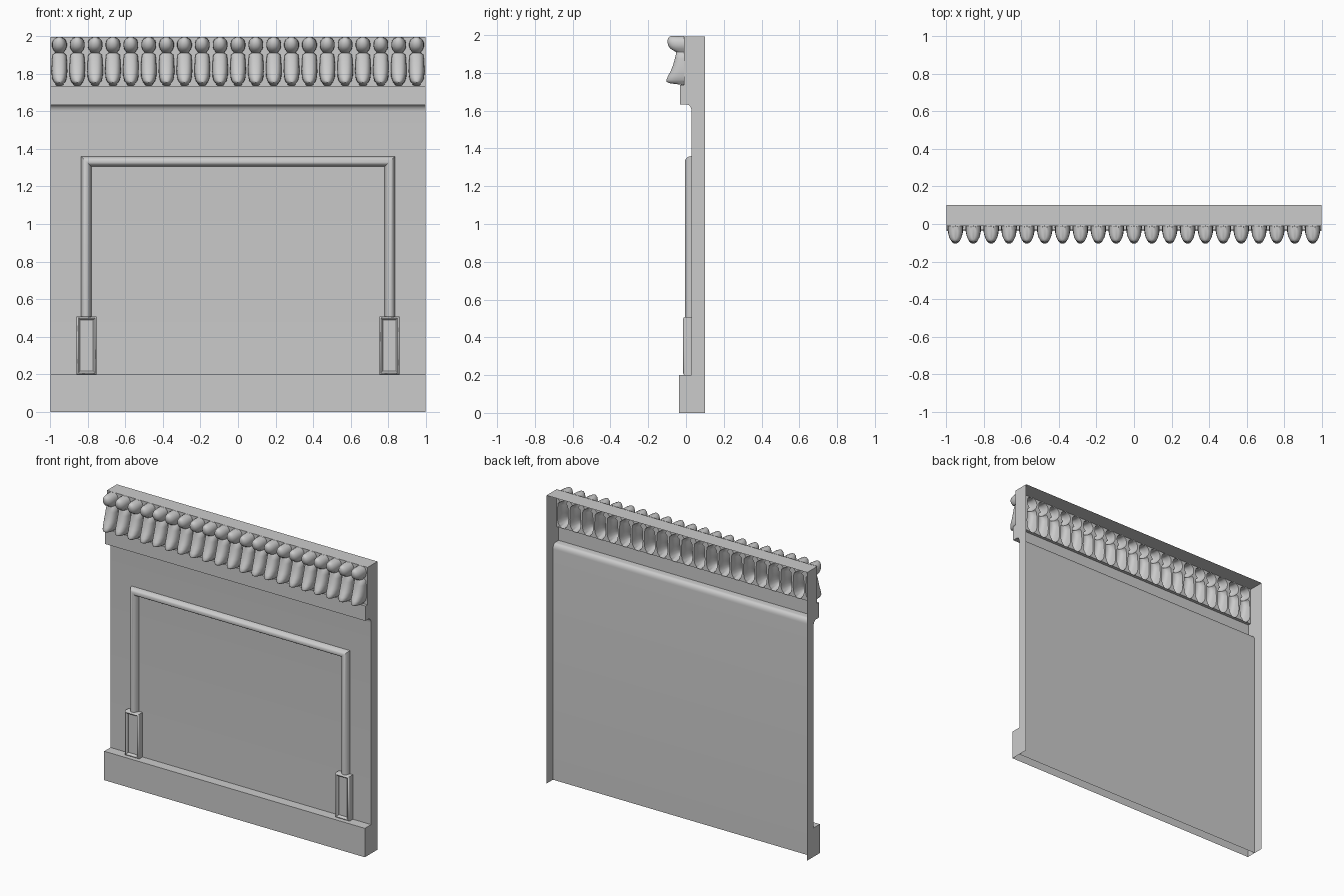
import bpy, bmesh, math

if "Cube" in bpy.data.objects:
    bpy.data.objects.remove(bpy.data.objects["Cube"])

W = 0.997          # half width of the wall
TOP = 1.993        # height of the top face
BACK = 0.1         # rear edge of the side returns
FACE = 0.03        # plane of the flat panel
FRIEZE = -0.01     # plane behind the ornaments


def make(name, verts, faces, smooth=None):
    me = bpy.data.meshes.new(name)
    me.from_pydata(verts, [], faces)
    ob = bpy.data.objects.new(name, me)
    bpy.context.collection.objects.link(ob)
    if smooth:
        bpy.ops.object.select_all(action='DESELECT')
        ob.select_set(True)
        bpy.context.view_layer.objects.active = ob
        bpy.ops.object.shade_smooth_by_angle(angle=math.radians(smooth))
    return ob


def loft(name, sections, smooth=None):
    n = len(sections[0])
    verts = [p for s in sections for p in s]
    faces = [(a * n + i, a * n + i + 1, (a + 1) * n + i + 1, (a + 1) * n + i)
             for a in range(len(sections) - 1) for i in range(n - 1)]
    return make(name, verts, faces, smooth)


def sweep_x(name, profile, smooth=None):
    return loft(name, [[(x, y, z) for y, z in profile] for x in (W, -W)], smooth)


# cove under the ledge, going from the panel up to the ledge underside
cove = [(FACE - 0.025 * (1 - math.cos(a)), 1.595 + 0.037 * math.sin(a))
        for a in [i * math.pi / 12 for i in range(7)]]
ledge = [(-0.032, 1.632), (-0.032, 1.735), (FRIEZE, 1.735)]
base = [(-0.038, 0), (-0.038, 0.2), (FACE, 0.2)]

# main sheets, open at the back
sweep_x("wall_panel", [(FACE, 0)] + cove + ledge, 40)
sweep_x("baseboard", base)
sweep_x("top_cap", [(FRIEZE, TOP), (BACK, TOP)])

# side returns
outline = base + cove + ledge + [(FRIEZE, TOP)]
loop = [(BACK, 0), (BACK, TOP)] + outline[::-1]
for side, x, pts in (("right", W, loop), ("left", -W, loop[::-1])):
    make(side + "_return", [(x, y, z) for y, z in pts], [tuple(range(len(pts)))])

# row of scroll and flute ornaments: z, half width, front y (bottom to top)
ROWS = [(1.735, 0.012, -0.012), (1.739, 0.020, -0.04), (1.746, 0.022, -0.09),
        (1.753, 0.029, -0.103), (1.763, 0.035, -0.104), (1.782, 0.040, -0.096),
        (1.81, 0.042, -0.081), (1.84, 0.041, -0.069), (1.875, 0.039, -0.059),
        (1.900, 0.036, -0.053), (1.910, 0.022, -0.052), (1.917, 0.025, -0.064),
        (1.928, 0.034, -0.083), (1.945, 0.039, -0.094), (1.962, 0.039, -0.098),
        (1.977, 0.034, -0.097), (1.988, 0.024, -0.092), (1.994, 0.012, -0.082),
        (TOP, 0.010, -0.012)]
COUNT = 21
STEP = 2 * W / COUNT
SEG = 14
sections = []
for z, w, yf in ROWS:
    row = [(-W, FRIEZE, z)]
    for k in range(COUNT):
        cx = -W + STEP * (k + 0.5)
        for i in range(SEG + 1):
            a = math.pi * i / SEG
            c, s = math.cos(a), math.sin(a)
            row.append((cx - w * math.copysign(abs(c) ** 0.85, c),
                        FRIEZE + (yf - FRIEZE) * max(s, 0) ** 0.7, z))
        row.append((cx + STEP / 2, FRIEZE, z))
    sections.append(row)
loft("cornice_ornaments", sections, 50)

# raised moulding: offset inward from outer edge, y
MOULD = [(0, FACE), (0.003, 0.014), (0.01, 0.003), (0.02, -0.004), (0.032, -0.005),
         (0.043, 0.002), (0.05, 0.014), (0.055, FACE)]
OX, OZ, LOW = 0.835, 1.36, 0.5
loft("arch_moulding", [
    [(-OX + d, y, LOW) for d, y in MOULD],
    [(-OX + d, y, OZ - d) for d, y in MOULD],
    [(OX - d, y, OZ - d) for d, y in MOULD],
    [(OX - d, y, LOW) for d, y in MOULD]], 40)

# plinth blocks with a rounded rim and sunken centre: inset, y
RIM = [(0, FACE), (0, -0.006), (0.004, -0.013), (0.009, -0.015),
       (0.014, -0.012), (0.017, -0.005), (0.018, 0.004)]
for side, cx in (("left", -0.805), ("right", 0.805)):
    rings = []
    for d, y in RIM:
        x0, x1, z0, z1 = cx - 0.053 + d, cx + 0.053 - d, 0.2 + d, 0.508 - d
        rings.append([(x0, y, z0), (x1, y, z0), (x1, y, z1), (x0, y, z1)])
    verts = [p for r in rings for p in r]
    faces = [(4 * a + i, 4 * a + (i + 1) % 4, 4 * a + 4 + (i + 1) % 4, 4 * a + 4 + i)
             for a in range(len(RIM) - 1) for i in range(4)]
    last = 4 * (len(RIM) - 1)
    faces.append((last, last + 1, last + 2, last + 3))
    make(side + "_plinth_block", verts, faces, 40)
